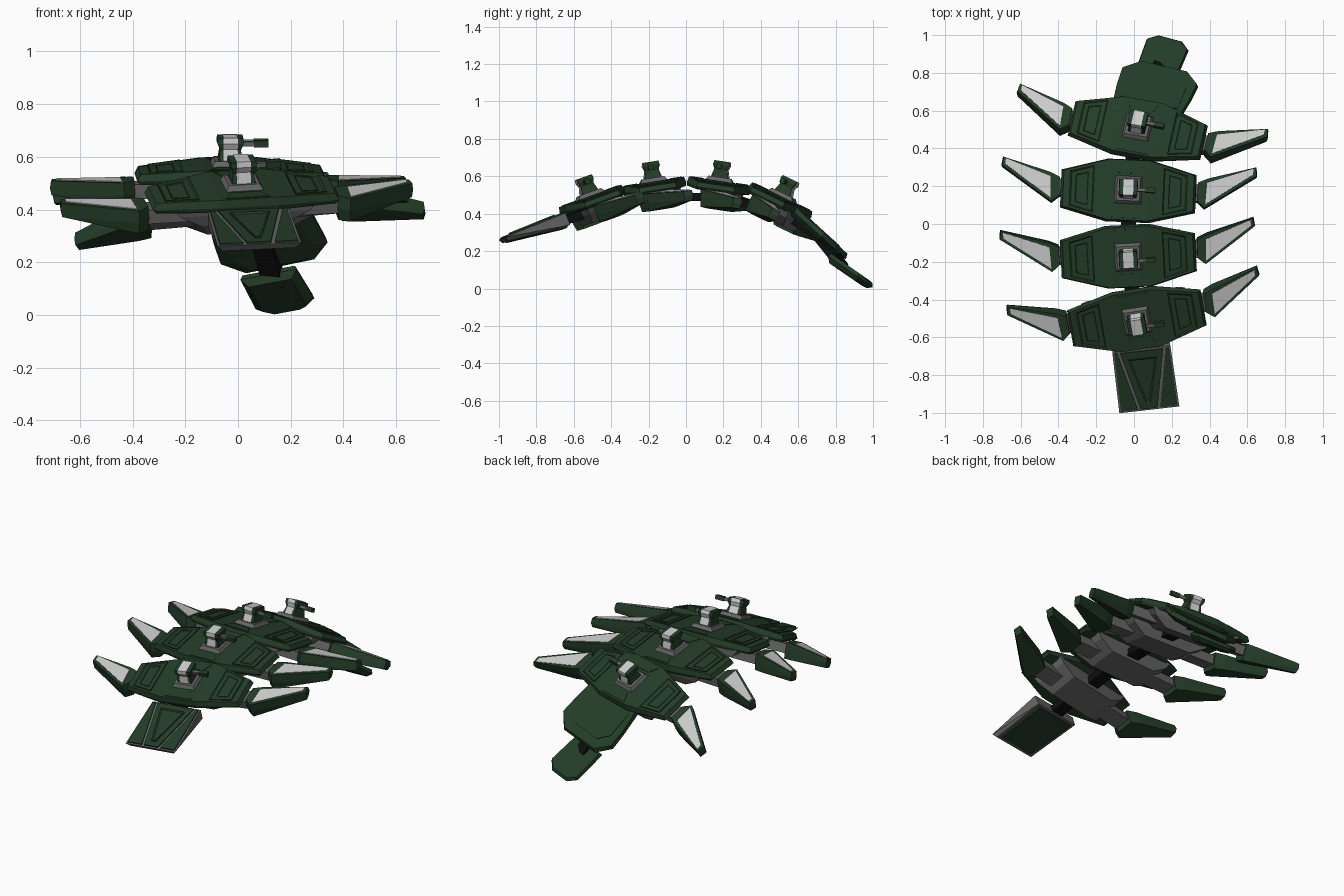
import bpy, bmesh
from math import radians
from mathutils import Matrix, Vector

if "Cube" in bpy.data.objects:
    bpy.data.objects.remove(bpy.data.objects["Cube"])


def material(name, r, g, b):
    m = bpy.data.materials.new(name)
    m.diffuse_color = (r, g, b, 1)
    m.use_nodes = True
    m.node_tree.nodes["Principled BSDF"].inputs["Base Color"].default_value = m.diffuse_color
    return m


GREEN = material("hull_green", 0.017, 0.046, 0.021)
GREY = material("frame_grey", 0.13, 0.13, 0.13)
LIGHT = material("light_panel", 0.55, 0.55, 0.55)
BLACK = material("joint_black", 0.004, 0.004, 0.004)


def finish(name, bm, mat, frame):
    bmesh.ops.recalc_face_normals(bm, faces=bm.faces)
    me = bpy.data.meshes.new(name)
    bm.to_mesh(me)
    bm.free()
    me.materials.append(mat)
    ob = bpy.data.objects.new(name, me)
    ob.matrix_world = frame
    bpy.context.collection.objects.link(ob)
    return ob


def hull(name, pts, mat, frame):
    """Convex faceted solid around a few points."""
    bm = bmesh.new()
    vs = [bm.verts.new(p) for p in pts]
    bmesh.ops.convex_hull(bm, input=vs)
    loose = [v for v in bm.verts if not v.link_faces]
    bmesh.ops.delete(bm, geom=loose, context='VERTS')
    bmesh.ops.dissolve_limit(bm, angle_limit=radians(1), verts=bm.verts, edges=bm.edges)
    return finish(name, bm, mat, frame)


def slab(name, pts, h, mat, frame, inset=0.0, depth=0.0):
    """Thin raised panel, optionally with a sunken centre."""
    bm = bmesh.new()
    low = [bm.verts.new((x, y, z - 0.01)) for x, y, z in pts]
    top = [bm.verts.new((x, y, z + h)) for x, y, z in pts]
    n = len(pts)
    bm.faces.new(low[::-1])
    f = bm.faces.new(top)
    for i in range(n):
        bm.faces.new((low[i], low[(i + 1) % n], top[(i + 1) % n], top[i]))
    bmesh.ops.recalc_face_normals(bm, faces=bm.faces)
    if inset:
        bmesh.ops.inset_region(bm, faces=[f], thickness=inset, depth=-depth)
    return finish(name, bm, mat, frame)


def box(name, x0, x1, y0, y1, z0, z1, mat, frame):
    return hull(name, [(x, y, z) for x in (x0, x1) for y in (y0, y1) for z in (z0, z1)], mat, frame)


def four(x, y, z, dy=0.0):
    return [(sx * x, sy * y + dy, z) for sx in (-1, 1) for sy in (-1, 1)]


def both(pts):
    return [(s * x, y, z) for s in (-1, 1) for x, y, z in pts]


def place(x, y, z, yaw, pitch):
    return (Matrix.Translation((x, y, z)) @ Matrix.Rotation(radians(pitch), 4, 'X')
            @ Matrix.Rotation(radians(yaw), 4, 'Z'))


def segment(k, F):
    # armour plate with sloped shoulders
    hull(f"armour_plate_{k}", four(.105, .161, 0) + four(.345, .096, -.022) + four(.115, .168, -.03)
         + four(.358, .102, -.048) + four(.11, .163, -.05) + four(.345, .097, -.062), GREEN, F)
    # under-hull, set slightly behind the plate centre
    hull(f"under_hull_{k}", four(.28, .105, -.05, .02) + four(.25, .1, -.09, .02)
         + four(.16, .085, -.14, .02), GREY, F)
    for s in (1, -1):
        side = "right" if s > 0 else "left"
        # recessed shoulder panel
        pz = lambda x: -.022 * (x - .105) / .24
        for nm, x0, x1, y0, y1, h, i in (("outer", .185, .31, .125, .092, .005, .012),
                                         ("inner", .215, .28, .088, .073, .003, .01)):
            pts = [(s * x0, -y0, pz(x0)), (s * x1, -y1, pz(x1)), (s * x1, y1, pz(x1)), (s * x0, y0, pz(x0))]
            slab(f"shoulder_{nm}_{side}_{k}", pts, h, GREEN, F, i, .007)
        # trim panel before and behind the turret
        slab(f"ridge_trim_{side}_{k}", [(-.085, s * .15, 0), (.085, s * .15, 0), (.055, s * .09, 0),
                                        (-.055, s * .09, 0)], .003, GREEN, F)
        # arm that holds the wing
        box(f"wing_arm_{side}_{k}", s * .2, s * .39, -.035, .055, -.125, -.07, GREY, F)
        # swept wing and its light panel
        plan = [(.672, .165), (.678, .118), (.405, -.072), (.362, -.035), (.365, .065), (.418, .09)]
        drop = lambda x: -.055 - .022 * (x - .36) / .31
        top, bot = [], []
        for x, y in plan:
            t = .1 - .045 * (x - .36) / .31
            cx, cy = .5, .045
            top.append((s * (cx + (x - cx) * .98), cy + (y - cy) * .97, drop(x)))
            bot.append((s * x, y, drop(x) - t * .5))
            bot.append((s * (cx + (x - cx) * .97), cy + (y - cy) * .92, drop(x) - t))
        hull(f"wing_{side}_{k}", top + bot, GREEN, F)
        panel = [(.656, .153), (.656, .122), (.41, -.05), (.415, .065)]
        slab(f"wing_panel_{side}_{k}", [(s * x, y, drop(x)) for x, y in panel], .003, LIGHT, F)
    # turret: foot, flared head, light strip and side gun
    hull(f"turret_foot_{k}", four(.072, .075, -.002) + four(.06, .06, .02), GREY, F)
    hull(f"turret_neck_{k}", four(.046, .046, .018) + four(.038, .033, .065), GREEN, F)
    hull(f"turret_head_{k}", four(.038, .033, .055) + four(.05, .044, .085) + four(.048, .042, .104), GREEN, F)
    hull(f"turret_face_{k}", four(.027, .05, .018) + four(.027, .037, .065), LIGHT, F)
    hull(f"turret_strip_{k}", four(.027, .037, .06) + four(.027, .048, .085) + four(.027, .043, .107), LIGHT, F)
    box(f"gun_barrel_{k}", .04, .11, -.018, 0, .07, .088, GREY, F)
    box(f"gun_muzzle_{k}", .09, .145, -.022, .004, .066, .092, GREEN, F)


for k, spot in enumerate([(.015, -.513, .495, 9.5, 20), (-.03, -.175, .572, 3, 9),
                          (-.03, .18, .575, -2.5, -8.5), (.02, .515, .49, -11.5, -26)], 1):
    segment(k, place(*spot))

# head: grey wedge, green belly and framed top panels
H = place(.06, -.825, .338, 7, 22)
hull("head_frame", both([(.155, .175, -.006), (.16, -.175, -.006), (.15, .175, -.075), (.14, -.165, -.03)]), GREY, H)
hull("head_belly", both([(.14, .16, -.06), (.13, -.15, -.025), (.13, .16, -.083), (.12, -.15, -.037)]), GREEN, H)
slab("head_centre", [(-.045, -.165, -.006), (.045, -.165, -.006), (.115, .165, -.006), (-.115, .165, -.006)], .008, GREEN, H)
slab("head_triangle", [(-.012, -.13, 0), (.012, -.13, 0), (.075, .125, 0), (-.075, .125, 0)], .008, GREEN, H, .015, .008)
for s in (1, -1):
    slab("head_side_" + ("right" if s > 0 else "left"),
         [(s * .06, -.165, -.006), (s * .15, -.165, -.006), (s * .146, .165, -.006), (s * .13, .165, -.006)],
         .007, GREEN, H)

# two tail plates
T1 = place(.10, .70, .338, -17, -42)
hull("tail_upper", both([(.18, -.13, 0), (.2, 0, -.006), (.205, .125, -.004), (.125, .195, -.004),
                         (.185, -.14, -.03), (.205, .02, -.03), (.212, .128, -.03), (.135, .205, -.03),
                         (.14, -.13, -.055), (.16, .1, -.055), (.1, .17, -.055)]), GREEN, T1)
slab("tail_upper_panel", [(-.16, -.08, -.003), (.16, -.08, -.003), (.16, .08, -.004), (.1, .14, -.004),
                          (-.1, .14, -.004), (-.16, .08, -.004)], .005, GREEN, T1)
T2 = place(.155, .90, .10, -18, -35)
hull("tail_tip", both([(.105, -.125, 0), (.11, .07, 0), (.06, .107, -.003), (.112, -.128, -.02), (.117, .075, -.02),
                       (.065, .12, -.02), (.085, -.11, -.048), (.085, .065, -.046), (.05, .1, -.042)]), GREEN, T2)

# black spine joints running under all plates
path = [(.04, -.72, .34), (.01, -.5, .41), (-.03, -.175, .49), (-.03, .18, .49), (.02, .515, .41),
        (.09, .7, .29), (.14, .84, .115)]
for i, (a, b) in enumerate(zip(path, path[1:]), 1):
    a, b = Vector(a), Vector(b)
    F = Matrix.Translation((a + b) / 2) @ (b - a).to_track_quat('Y', 'Z').to_matrix().to_4x4()
    L = (b - a).length / 2
    box(f"spine_joint_{i}", -.04, .04, -L, L, -.022, .022, BLACK, F)
